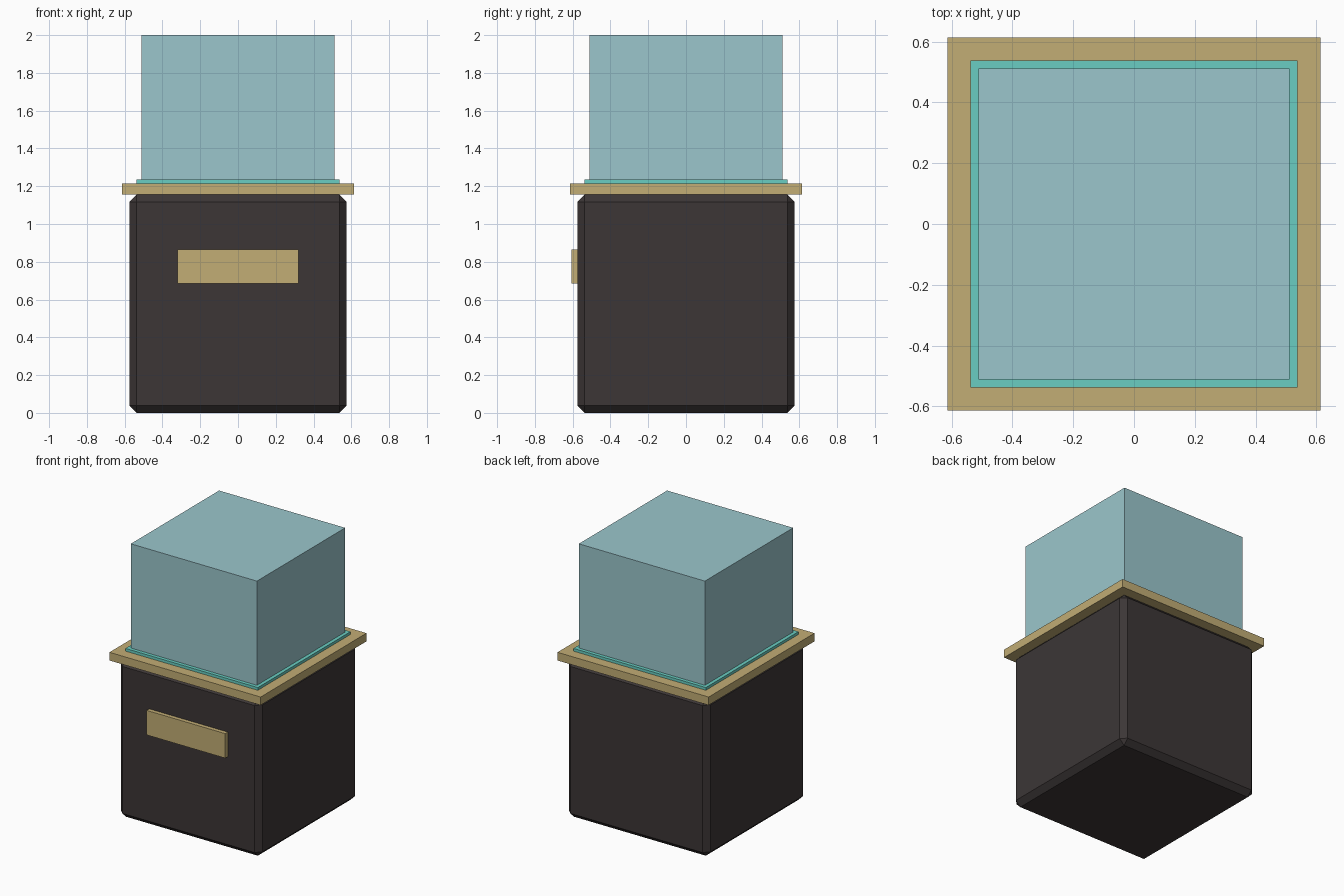
import bpy

if "Cube" in bpy.data.objects:
    bpy.data.objects.remove(bpy.data.objects["Cube"])


def srgb(r, g, b):
    lin = [(c / 255 / 12.92) if c <= 10 else ((c / 255 + 0.055) / 1.055) ** 2.4 for c in (r, g, b)]
    return (*lin, 1.0)


def material(name, rgb):
    m = bpy.data.materials.new(name)
    m.diffuse_color = srgb(*rgb)
    m.use_nodes = True
    m.node_tree.nodes["Principled BSDF"].inputs["Base Color"].default_value = m.diffuse_color
    return m


charcoal = material("charcoal", (60, 54, 54))
brass = material("brass", (194, 173, 117))
teal = material("teal", (106, 206, 194))
pale_blue = material("pale_blue", (155, 198, 204))


def box(name, lo, hi, mat, chamfer=0.0):
    """Box between two corners, with an optional flat edge chamfer."""
    bpy.ops.mesh.primitive_cube_add(size=1, location=[(a + b) / 2 for a, b in zip(lo, hi)])
    ob = bpy.context.object
    ob.name = name
    ob.scale = [b - a for a, b in zip(lo, hi)]
    bpy.ops.object.transform_apply(location=False, rotation=False, scale=True)
    ob.data.materials.append(mat)
    if chamfer:
        bev = ob.modifiers.new("chamfer", 'BEVEL')
        bev.width = chamfer
        bev.segments = 1
    return ob


def block(name, half, z0, z1, mat, chamfer=0.0):
    """Square block centred on the vertical axis."""
    return box(name, (-half, -half, z0), (half, half, z1), mat, chamfer)


# Chamfered base, rim and glass case stacked on one axis
block("base", 0.575, 0.0, 1.155, charcoal, 0.038)
block("rim", 0.614, 1.155, 1.215, brass)
block("glow_plate", 0.538, 1.215, 1.235, teal)
block("glass_case", 0.512, 1.235, 2.0, pale_blue)

# Blank name plate on the front
box("name_plate", (-0.32, -0.605, 0.684), (0.32, -0.573, 0.864), brass)
